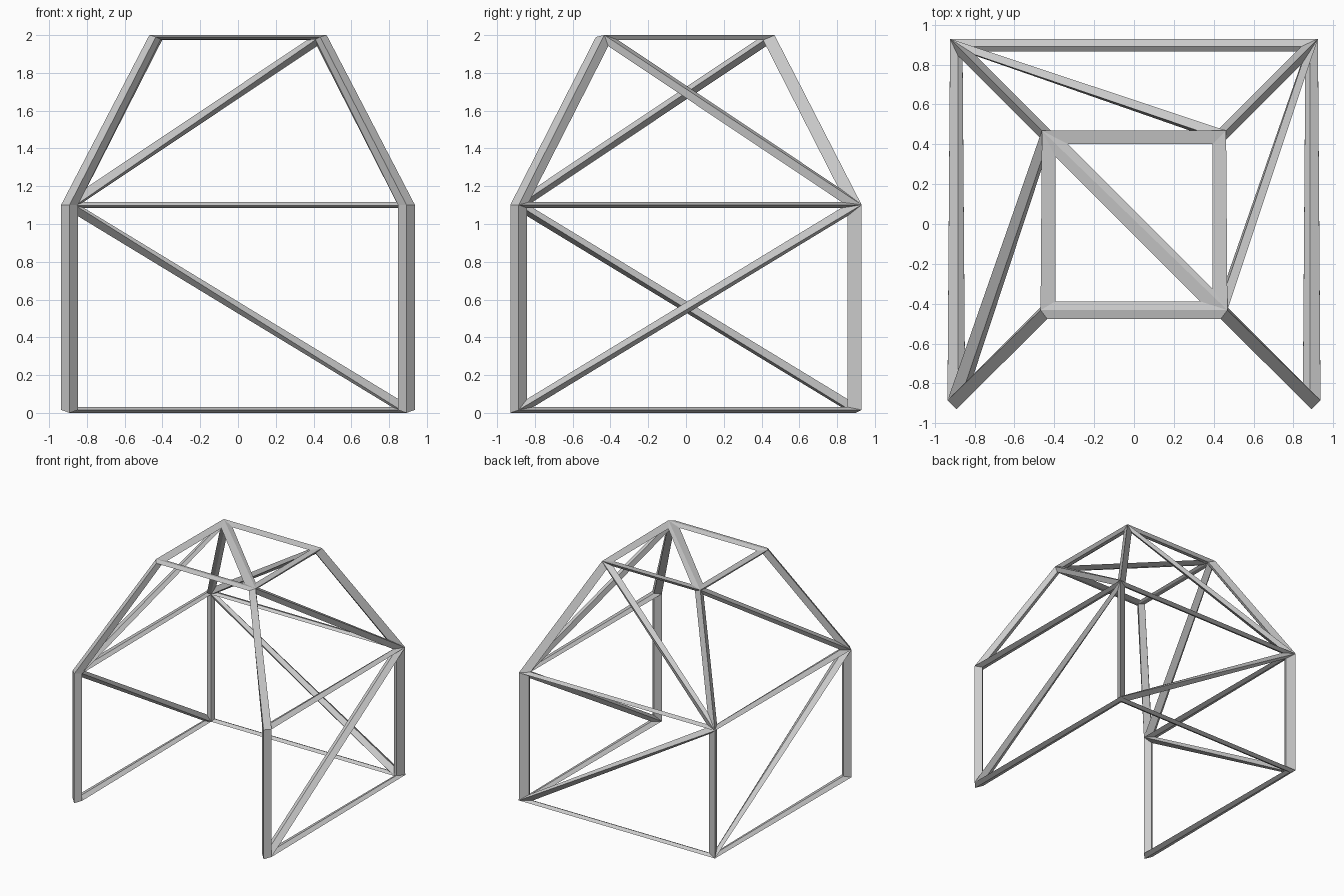
import bpy

if "Cube" in bpy.data.objects:
    bpy.data.objects.remove(bpy.data.objects["Cube"])

# Beams are flattened in height: the cage is built tall, then squashed in z
SQUASH = 0.35
THICK = 0.089
SHIFT_Y = 0.0065

# Three square rings (half width, height): floor, eaves, roof
rings = [(0.892, 0.0156), (0.892, 1.10), (0.439, 1.989)]
corners = [(-1, -1), (1, -1), (1, 1), (-1, 1)]
verts = [(sx * r, sy * r + SHIFT_Y, z / SQUASH) for r, z in rings for sx, sy in corners]

# Right, back and left walls, each split by a diagonal; the front stays open
faces = []
for level in (0, 1):
    for i in (1, 2, 3):
        j = (i + 1) % 4
        a, b = level * 4 + i, level * 4 + j
        c, d = b + 4, a + 4
        faces += [(a, b, c), (a, c, d)] if level == 0 else [(a, b, d), (b, c, d)]

# Roof square with its diagonal
faces += [(8, 9, 11), (9, 10, 11)]

mesh = bpy.data.meshes.new("shelter_frame")
mesh.from_pydata(verts, [], faces)
mesh.update()
frame = bpy.data.objects.new("shelter_frame", mesh)
bpy.context.collection.objects.link(frame)
frame.scale.z = SQUASH

# Turn every edge into a beam
wire = frame.modifiers.new("beams", 'WIREFRAME')
wire.thickness = THICK
wire.offset = 0.0
wire.use_even_offset = True
wire.use_relative_offset = False
wire.use_boundary = True
wire.use_replace = True
